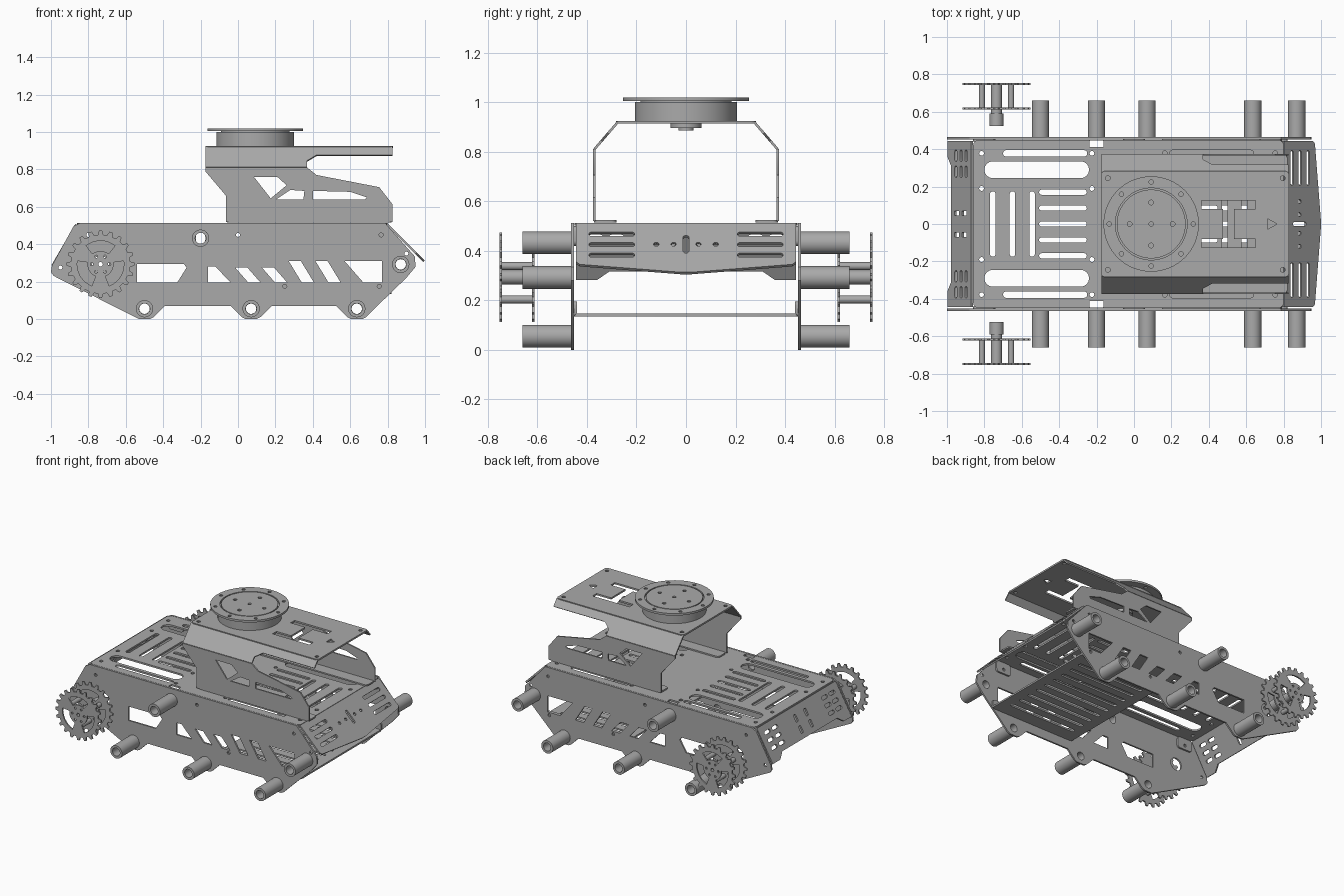
import bpy, bmesh
from math import sin, cos, pi, radians
from mathutils import Vector, Matrix

cube = bpy.data.objects.get("Cube")
if cube:
    bpy.data.objects.remove(cube)

grey = bpy.data.materials.new("metal_grey")
grey.use_nodes = True
grey.diffuse_color = (.4, .4, .4, 1)
shader = grey.node_tree.nodes["Principled BSDF"]
shader.inputs["Base Color"].default_value = grey.diffuse_color

along, across, up = Vector((1, 0, 0)), Vector((0, 1, 0)), Vector((0, 0, 1))
sheet = .012
half_width = .45
deck_top = .513
low_edge = .07
made = []


def circle(cx, cy, radius, count=16):
    angles = [2 * pi * i / count for i in range(count)]
    return [(cx + radius * cos(a), cy + radius * sin(a)) for a in angles]


def slot(left, right, bottom, top, radius=None, steps=4):
    """Rounded rectangle; fully rounded ends by default."""
    radius = radius or min(right - left, top - bottom) * .49
    points = []
    corners = [(right - radius, top - radius), (left + radius, top - radius),
               (left + radius, bottom + radius), (right - radius, bottom + radius)]
    for quarter, (cx, cy) in enumerate(corners):
        for i in range(steps + 1):
            a = pi / 2 * (quarter + i / steps)
            points.append((cx + radius * cos(a), cy + radius * sin(a)))
    return points


def bar(cx, cy, length, height, radius=None):
    """Rounded rectangle placed by its centre."""
    return slot(cx - length / 2, cx + length / 2, cy - height / 2, cy + height / 2, radius)


def sector(cx, cy, inner, outer, middle, spread, steps=8):
    """Ring segment used as a wheel window."""
    arc = [radians(middle + spread * (i / steps - .5)) for i in range(steps + 1)]
    return ([(cx + outer * cos(a), cy + outer * sin(a)) for a in arc]
            + [(cx + inner * cos(a), cy + inner * sin(a)) for a in reversed(arc)])


def bolt_circle(cx, cy, reach, radius, count):
    return [circle(x, y, radius, 10) for x, y in circle(0, 0, reach, count)] if not (cx or cy) else \
           [circle(x, y, radius, 10) for x, y in circle(cx, cy, reach, count)]


def mirrored(loops):
    """Add copies of the loops flipped in the second coordinate."""
    return loops + [[(x, -y) for x, y in loop] for loop in loops]


def symmetric(points):
    """Close a half outline with its flipped half."""
    return points + [(x, -y) for x, y in reversed(points)]


def plate(name, loops, origin, u, v, thickness=sheet):
    """Sheet cut from an outline and hole loops, centred on the plane origin + u, v."""
    curve = bpy.data.curves.new(name, 'CURVE')
    curve.dimensions, curve.fill_mode, curve.extrude = '2D', 'BOTH', thickness / 2
    for loop in loops:
        spline = curve.splines.new('POLY')
        spline.points.add(len(loop) - 1)
        for point, (x, y) in zip(spline.points, loop):
            point.co = (x, y, 0, 1)
        spline.use_cyclic_u, spline.use_smooth = True, False
    outline = bpy.data.objects.new(name + "_outline", curve)
    bpy.context.collection.objects.link(outline)
    depsgraph = bpy.context.evaluated_depsgraph_get()
    mesh = bpy.data.meshes.new_from_object(outline.evaluated_get(depsgraph))
    bpy.data.objects.remove(outline)
    u, v = u.normalized(), v.normalized()
    frame = Matrix((u, v, u.cross(v))).transposed().to_4x4()
    frame.translation = Vector(origin)
    bm = bmesh.new()
    bm.from_mesh(mesh)
    bmesh.ops.remove_doubles(bm, verts=bm.verts, dist=sheet / 1000)
    bm.transform(frame)
    bmesh.ops.recalc_face_normals(bm, faces=bm.faces)
    bm.to_mesh(mesh)
    bm.free()
    mesh.materials.clear()
    mesh.materials.append(grey)
    part = bpy.data.objects.new(name, mesh)
    bpy.context.collection.objects.link(part)
    made.append(part)


def lug(x):
    """Foot of the side plate around a lower roller, from front to back."""
    return [(x + .11, low_edge), (x + .05, .01), (x + .03, 0),
            (x - .03, 0), (x - .05, .01), (x - .11, low_edge)]


def slash(x, top, sill=.195):
    """Slanted window of the side plate."""
    return [(x, top), (x + .065, top), (x + .135, sill), (x + .07, sill)]


# Hull side plate outline and windows
low_rollers = [.635, .07, -.5]
rollers = [(-.2, .432), (.87, .292)] + [(x, .055) for x in low_rollers]
wheel_x, wheel_z = -.735, .293
side = [(-.88, .495), (-.845, deck_top), (.787, deck_top), (.945, .335), (.95, .28), (.9, .22)]
for x in low_rollers:
    side += lug(x)
side[-1:] = [(-.985, .23), (-1, .25), (-.995, .285)]
side_holes = [slash(-.015 + .143 * k, .275 if k < 2 else .31) for k in range(4)]
side_holes += [[(-.54, .295), (-.29, .295), (-.275, .275), (-.325, .195), (-.54, .195)],
               [(-.16, .28), (-.12, .28), (-.04, .195), (-.16, .195)],
               [(.57, .31), (.77, .31), (.77, .195), (.67, .195)],
               bar(-.2, .432, .05, .065), circle(wheel_x, wheel_z, .045)]
for x, z in [(0, .45), (.25, .175), (.755, .175), (.765, .45), (.9, .35), (-.95, .275), (-.8, .45)]:
    side_holes.append(circle(x, z, .011, 10))
side_holes += [circle(x, z, .028) for x, z in rollers[1:]]

# Sprocket: trapezoid teeth, three windows between the posts, bolt holes
post_angles = [30, 150, 270]
teeth, tooth_count = [], 20
for i in range(tooth_count):
    for offset, radius in ((-.3, .158), (-.14, .181), (.14, .181), (.3, .158)):
        a = 2 * pi * (i + offset) / tooth_count
        teeth.append((wheel_x + radius * cos(a), wheel_z + radius * sin(a)))
sprocket = [teeth, circle(wheel_x, wheel_z, .012, 10)]
sprocket += [sector(wheel_x, wheel_z, .07, .125, a + 60, 76) for a in post_angles]
sprocket += [circle(x, z, .008, 8) for x, z in circle(wheel_x, wheel_z, .047, 6)]

# Turret side wall, its windows and the sloped shoulder above it
eave = .81
wall = [(-.175, eave), (-.175, .79), (-.065, .66), (-.065, .52), (.825, .52), (.825, .615),
        (.755, .705), (.42, .77), (.37, eave)]
wall_holes = [[(.085, .76), (.21, .76), (.26, .715), (.175, .645)],
              [(.205, .64), (.28, .69), (.355, .685), (.35, .64)],
              [(.4, .685), (.6, .68), (.69, .65), (.68, .64), (.4, .64)]]
shoulder = [(-.175, 0), (.37, 0), (.37, .045), (.42, .085), (.825, .085), (.825, .145), (-.175, .145)]

for sign, tag in ((-1, "right"), (1, "left")):
    def upright(name, loops, distance, thickness=sheet):
        plate(f"{tag}_{name}", loops, (0, sign * distance, 0), along, up, thickness)

    upright("side_plate", [side] + side_holes, .458)
    for x, z in rollers:
        upright("roller_tube", [circle(x, z, .046, 32), circle(x, z, .029, 32)], .562, .196)
    # Sprocket pair with posts, shaft and coupling
    for distance in (.617, .748):
        upright("sprocket", sprocket, distance, .01)
    for a in map(radians, post_angles):
        post = circle(wheel_x + .09 * cos(a), wheel_z + .09 * sin(a), .016)
        upright("sprocket_post", [post], .683, .125)
    upright("sprocket_shaft", [circle(wheel_x, wheel_z, .03), circle(wheel_x, wheel_z, .012)], .668, .155)
    upright("shaft_coupling", [circle(wheel_x, wheel_z, .038), circle(wheel_x, wheel_z, .015)], .557, .068)
    # Deck tabs and belly flange inside the side plates
    for x in (-.8, 0, .73):
        upright("deck_tab", [bar(x, .46, .12, .08, .02), circle(x, .45, .011, 10)], .446)
    upright("belly_flange", [slot(.15, .82, .135, .195, .015)], .446)
    # Turret wall, shoulder and foot
    upright("turret_wall", [wall] + wall_holes, .37, .01)
    inward = Vector((0, -sign * .095, .11))
    plate(tag + "_turret_shoulder", [shoulder], (0, sign * .37, eave), along, inward, .01)
    plate(tag + "_turret_foot", [bar(.38, 0, .88, .09, .02)], (0, sign * .326, .52), along, across, .01)

# Top deck with the slot pattern repeated fore and aft of its middle
middle = -.03
pattern = mirrored([slot(-.7, -.25, .36, .395), slot(-.8, -.24, .245, .335)]
                   + [circle(x, y, .013, 10) for x in (-.815, -.225) for y in (.378, .19)])
pattern += [bar(x, 0, .03, .35) for x in (-.755, -.65, -.545)]
pattern += [bar(-.38, row * .085, .255, .028) for row in range(-2, 3)]
deck = [bar(middle, 0, 1.66, half_width * 2, .03)] + pattern
deck += [[(2 * middle - x, y) for x, y in loop] for loop in pattern]
deck += mirrored([bar(-.2, .428, .075, .035, .005)])
plate("top_deck", deck, (0, 0, deck_top - sheet / 2), along, across)

# Belly plate
belly = [slot(.15, .82, -half_width, half_width, .01)]
belly += [bar(.485, row * .085, .53, .028) for row in range(-4, 5)]
plate("belly_plate", belly, (0, 0, .141), along, across)

# Sloped front panel with a pointed lower edge; first coordinate runs down the slope
panel_edge = half_width - sheet / 2
nose = symmetric([(0, panel_edge), (.22, panel_edge), (.235, .43), (.28, .02)])
nose_holes = mirrored([bar(row, .3, .024, .185) for row in (.062, .122, .182)]
                      + [circle(.12, y, .011, 10) for y in (.05, .12)])
nose_holes.append(bar(.12, 0, .1, .024))
plate("front_panel", [nose] + nose_holes, (.797, 0, .507), along - up, across)

# Sloped rear panel with lower corner tabs
tail = symmetric([(0, panel_edge), (.255, panel_edge), (.255, .36), (.215, .31)])
tail_holes = mirrored([bar(row, y, .024, .062) for row in (.055, .11, .165) for y in (.28, .365)]
                      + [bar(row, .057, .05, .025, .006) for row in (.075, .155)])
plate("rear_panel", [tail] + tail_holes, (-.865, 0, .505), Vector((-.13, 0, -.225)), across)

# Turret roof with an H-shaped window and an arrow
window = symmetric([(.475, .08), (.36, .08), (.36, .125), (.65, .125), (.65, .08), (.535, .08)])
window = window[1:6] + window[6:] + window[:1]
roof = [slot(-.175, .828, -.283, .283, .02), window, [(.715, .027), (.765, 0), (.715, -.027)]]
roof += mirrored([circle(x, .245, .013, 10) for x in (-.14, .795)])
plate("turret_roof", roof, (0, 0, .919), along, across)


# Rotating ring on the roof, with its hub and shaft below
def turned(name, radius, height, thickness, holes=()):
    plate(name, [circle(0, 0, radius, 64), *holes], (.092, 0, height), along, across, thickness)


turned("ring_body", .207, .962, .076)
turned("ring_flange", .255, 1.012, .015, [circle(0, 0, .192, 64)] + bolt_circle(0, 0, .225, .012, 8))
turned("ring_disc", .184, 1.01, .018, [circle(0, 0, .012)] + bolt_circle(0, 0, .115, .013, 4))
turned("ring_hub", .062, .905, .02)
turned("ring_shaft", .03, .893, .014)

# Smooth round walls, keep sheet edges sharp
bpy.ops.object.select_all(action='DESELECT')
for part in made:
    part.select_set(True)
bpy.context.view_layer.objects.active = made[0]
bpy.ops.object.shade_smooth_by_angle(angle=radians(30))
